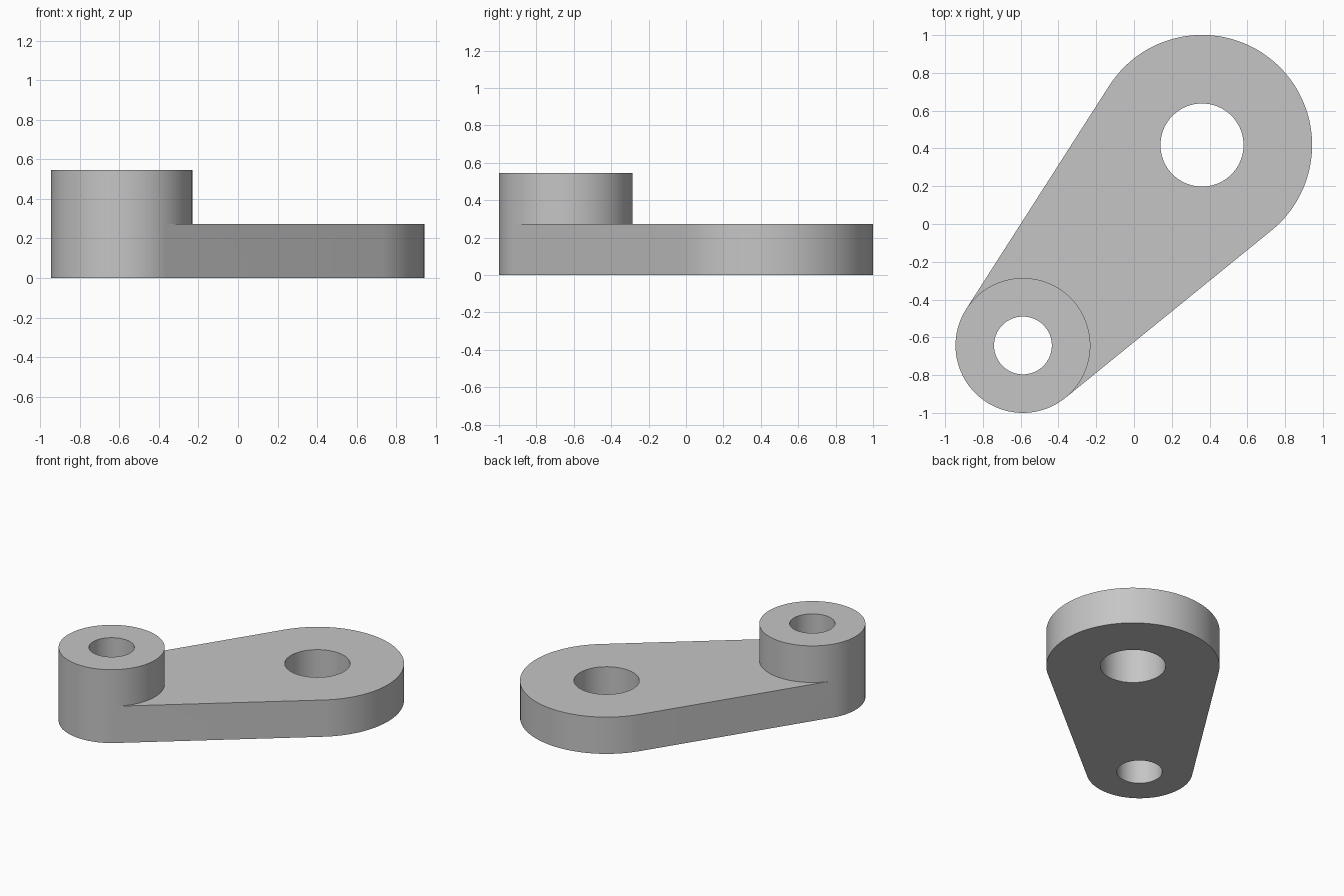
import bpy, bmesh
from math import acos, atan2, cos, sin, pi
from mathutils import Vector

cube = bpy.data.objects.get("Cube")
if cube:
    bpy.data.objects.remove(cube, do_unlink=True)

# Main dimensions
BIG, BIG_R, BIG_HOLE = Vector((0.36, 0.418)), 0.583, 0.22
SMALL, SMALL_R, SMALL_HOLE = Vector((-0.588, -0.643)), 0.357, 0.153
PLATE_H, BOSS_H = 0.273, 0.545

bm = bmesh.new()


def arc(centre, radius, start, end, steps):
    """Points along an arc, both ends included."""
    angles = [start + (end - start) * i / steps for i in range(steps + 1)]
    return [centre + radius * Vector((cos(t), sin(t))) for t in angles]


def circle(centre, radius, steps=80):
    return arc(centre, radius, 0, 2 * pi, steps)[:-1]


def ring(points, z):
    return [bm.verts.new((p.x, p.y, z)) for p in points]


def wall(points, low, high):
    """Closed upright wall between two heights."""
    a, b = ring(points, low), ring(points, high)
    for i in range(len(points)):
        j = (i + 1) % len(points)
        bm.faces.new((a[i], a[j], b[j], b[i]))


def flat(z, *loops):
    """Flat face inside the first loop, with the others as holes."""
    edges = []
    for points in loops:
        v = ring(points, z)
        edges += [bm.edges.new((v[i - 1], v[i])) for i in range(len(v))]
    bmesh.ops.triangle_fill(bm, edges=edges, use_beauty=True, normal=(0, 0, 1))


# Arcs split where the straight sides touch both round ends
axis = BIG - SMALL
heading = atan2(axis.y, axis.x)
touch = acos((SMALL_R - BIG_R) / axis.length)
big_end = arc(BIG, BIG_R, heading - touch, heading + touch, 64)
boss_inner = arc(SMALL, SMALL_R, heading - touch, heading + touch, 56)
boss_outer = arc(SMALL, SMALL_R, heading + touch, heading + 2 * pi - touch, 44)

outline = big_end + boss_outer
boss = boss_inner[:-1] + boss_outer[:-1]
big_hole = circle(BIG, BIG_HOLE)
small_hole = circle(SMALL, SMALL_HOLE)

# Arm plate, raised boss and through holes
wall(outline, 0, PLATE_H)
wall(boss, PLATE_H, BOSS_H)
wall(big_hole, 0, PLATE_H)
wall(small_hole, 0, BOSS_H)
flat(0, outline, big_hole, small_hole)
flat(PLATE_H, big_end + boss_inner[::-1], big_hole)
flat(BOSS_H, boss, small_hole)

bmesh.ops.remove_doubles(bm, verts=bm.verts[:], dist=0.0001)
bmesh.ops.recalc_face_normals(bm, faces=bm.faces[:])

mesh = bpy.data.meshes.new("lever_arm")
bm.to_mesh(mesh)
bm.free()
arm = bpy.data.objects.new("lever_arm", mesh)
bpy.context.collection.objects.link(arm)

# Plain grey metal
grey = bpy.data.materials.new("light_grey")
grey.use_nodes = True
colour = (0.56, 0.56, 0.56, 1)
grey.diffuse_color = colour
for node in grey.node_tree.nodes:
    if node.type == 'BSDF_PRINCIPLED':
        node.inputs["Base Color"].default_value = colour
mesh.materials.append(grey)

# Smooth round walls, sharp rims
for other in bpy.context.selected_objects:
    other.select_set(False)
arm.select_set(True)
bpy.context.view_layer.objects.active = arm
bpy.ops.object.shade_smooth_by_angle(angle=pi / 6)
